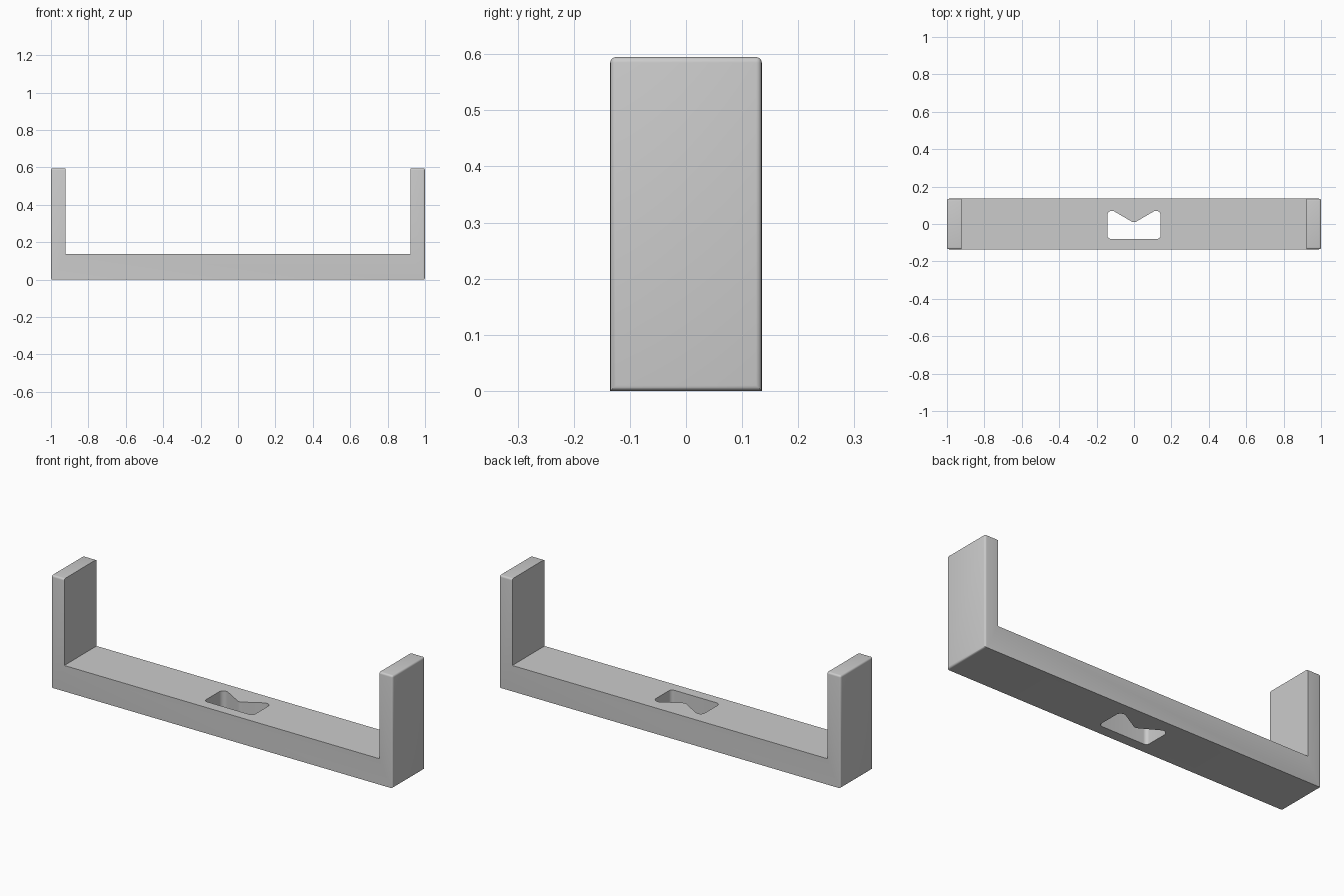
import bpy, bmesh, math
from mathutils import Vector

if "Cube" in bpy.data.objects:
    bpy.data.objects.remove(bpy.data.objects["Cube"])

H, FLOOR, INNER, D = 0.595, 0.137, 0.922, 0.135   # height, base thickness, inner x, half depth
BEVEL = 0.01

grey = bpy.data.materials.new("light_grey")
grey.diffuse_color = (0.6, 0.6, 0.6, 1)
grey.use_nodes = True
grey.node_tree.nodes["Principled BSDF"].inputs["Base Color"].default_value = grey.diffuse_color


def prism(name, points, offset):
    """Extrude a flat outline along offset into a solid."""
    bm = bmesh.new()
    face = bm.faces.new([bm.verts.new(p) for p in points])
    ext = bmesh.ops.extrude_face_region(bm, geom=[face])
    bmesh.ops.translate(bm, vec=offset,
                        verts=[v for v in ext["geom"] if isinstance(v, bmesh.types.BMVert)])
    bmesh.ops.recalc_face_normals(bm, faces=bm.faces)
    mesh = bpy.data.meshes.new(name)
    mesh.materials.append(grey)
    obj = bpy.data.objects.new(name, mesh)
    bpy.context.collection.objects.link(obj)
    return obj, bm


def fillet(corners, steps=8):
    """Round every (x, y, radius) corner of a closed outline."""
    out = []
    for i, (x, y, r) in enumerate(corners):
        p = Vector((x, y))
        a = (Vector(corners[i - 1][:2]) - p).normalized()
        b = (Vector(corners[(i + 1) % len(corners)][:2]) - p).normalized()
        half = a.angle(b) / 2
        centre = p + (a + b).normalized() * (r / math.sin(half))
        start = p + a * (r / math.tan(half)) - centre
        end = p + b * (r / math.tan(half)) - centre
        sweep = math.pi - 2 * half
        for k in range(steps + 1):
            t = k / steps
            out.append(centre + (start * math.sin((1 - t) * sweep)
                                 + end * math.sin(t * sweep)) / math.sin(sweep))
    return out


# U-shaped bracket: base with two upright ends
profile = [(-1, 0), (1, 0), (1, H), (INNER, H), (INNER, FLOOR),
           (-INNER, FLOOR), (-INNER, H), (-1, H)]
bracket, bm = prism("bracket", [(x, -D, z) for x, z in profile], (0, 2 * D, 0))


def rounded(edge):
    a, b = (v.co for v in edge.verts)
    outer = abs(a.x + b.x) > 1.999
    top = min(a.z, b.z) > H - 0.001 and abs(a.y - b.y) < 0.001
    return outer or top


bmesh.ops.bevel(bm, geom=[e for e in bm.edges if rounded(e)], offset=BEVEL,
                segments=4, profile=0.5, affect='EDGES')
bm.to_mesh(bracket.data)
bm.free()

# Notched slot through the middle of the base
W = 0.143
slot = fillet([(-W, -0.08, 0.02), (W, -0.08, 0.02), (W, 0.089, 0.025),
               (0, 0.006, 0.025), (-W, 0.089, 0.025)])
cutter, bm = prism("slot_cutter", [(p.x, p.y, -0.1) for p in slot], (0, 0, 0.35))
bm.to_mesh(cutter.data)
bm.free()
cutter.hide_render = True

cut = bracket.modifiers.new("slot", 'BOOLEAN')
cut.operation = 'DIFFERENCE'
cut.solver = 'EXACT'
cut.object = cutter
bpy.context.view_layer.objects.active = bracket
bracket.select_set(True)
bpy.ops.object.modifier_apply(modifier="slot")
bpy.data.objects.remove(cutter)
bpy.ops.object.shade_smooth_by_angle(angle=math.radians(30))
